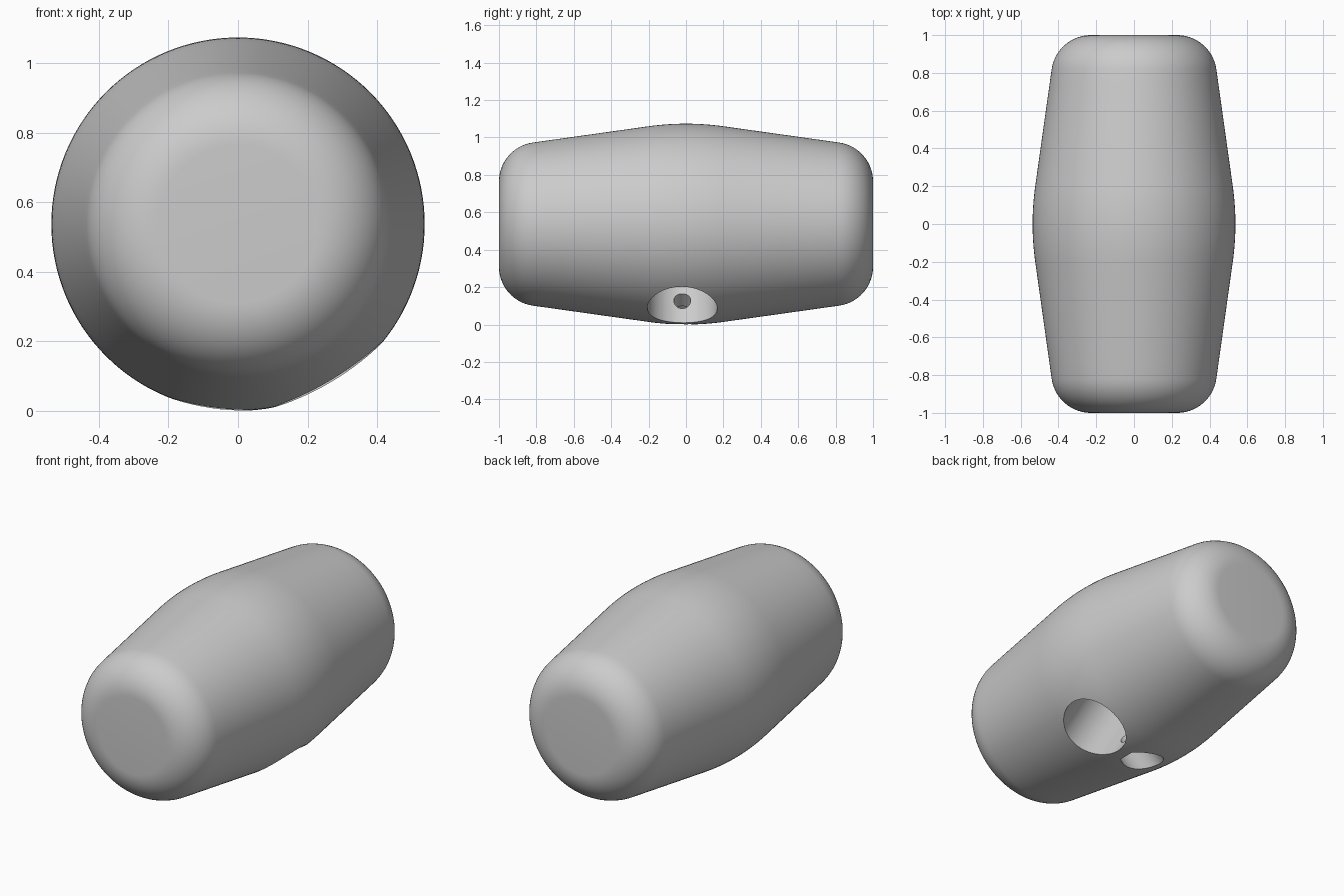
import bpy, bmesh, math
from mathutils import Vector, Matrix

cube = bpy.data.objects.get("Cube")
if cube:
    bpy.data.objects.remove(cube, do_unlink=True)

# Single grey finish
grey = bpy.data.materials.new("plain_grey")
grey.use_nodes = True
colour = (0.6, 0.6, 0.6, 1)
grey.diffuse_color = colour
grey.node_tree.nodes["Principled BSDF"].inputs["Base Color"].default_value = colour

RADIUS = 0.537      # at the belly
SLOPE = 0.14        # taper towards each end
BELLY = 0.2         # half length of the rounded belly
FILLET = 0.21       # end rounding
HOLE_Y = -0.02


def half_profile():
    """Points (y, r) from the middle to the centre of one end."""
    pts = [(BELLY * i / 8, RADIUS - SLOPE * (BELLY * i / 8) ** 2 / (2 * BELLY))
           for i in range(9)]
    tilt = math.atan(SLOPE)
    cy, cr = 1 - FILLET, 0.228
    arc = [(cy + FILLET * math.sin(a), cr + FILLET * math.cos(a))
           for a in (tilt + (math.pi / 2 - tilt) * i / 14 for i in range(15))]
    start, end = Vector(pts[-1]), Vector(arc[0])
    pts += [tuple(start.lerp(end, i / 8)) for i in range(1, 8)]
    return pts + arc + [(1, 0)]


# Barrel-shaped head, lathed around the y axis
half = half_profile()
profile = [(-y, r) for y, r in reversed(half[1:])] + half
bm = bmesh.new()
verts = [bm.verts.new((0, y, r)) for y, r in profile]
edges = [bm.edges.new(pair) for pair in zip(verts, verts[1:])]
bmesh.ops.spin(bm, geom=verts + edges, cent=(0, 0, 0), axis=(0, 1, 0),
               angle=math.tau, steps=128)
bmesh.ops.remove_doubles(bm, verts=bm.verts, dist=1e-4)
bmesh.ops.translate(bm, verts=bm.verts, vec=(0, 0, RADIUS))
bmesh.ops.recalc_face_normals(bm, faces=bm.faces)
mesh = bpy.data.meshes.new("barrel_head")
bm.to_mesh(mesh)
bm.free()
head = bpy.data.objects.new("barrel_head", mesh)
bpy.context.collection.objects.link(head)
mesh.materials.append(grey)


def drill(name, mouth, direction, radius, depth, lead=0.15):
    """Cut a round blind hole starting just outside the mouth."""
    d = Vector(direction).normalized()
    cutter_mesh = bpy.data.meshes.new(name)
    b = bmesh.new()
    place = Matrix.Translation(Vector(mouth) + d * (depth - lead) / 2) \
        @ d.to_track_quat('Z', 'Y').to_matrix().to_4x4()
    bmesh.ops.create_cone(b, cap_ends=True, segments=64, radius1=radius,
                          radius2=radius, depth=depth + lead, matrix=place)
    b.to_mesh(cutter_mesh)
    b.free()
    cutter_mesh.materials.append(grey)
    cutter = bpy.data.objects.new(name, cutter_mesh)
    bpy.context.collection.objects.link(cutter)
    cutter.hide_render = True
    mod = head.modifiers.new(name, 'BOOLEAN')
    mod.operation, mod.solver, mod.object = 'DIFFERENCE', 'EXACT', cutter
    bpy.ops.object.modifier_apply(modifier=name)
    bpy.data.objects.remove(cutter, do_unlink=True)


bpy.ops.object.select_all(action='DESELECT')
head.select_set(True)
bpy.context.view_layer.objects.active = head

# Handle socket, screw recess, and the screw hole joining them
angle = math.radians(31)
out = Vector((math.sin(angle), 0, -math.cos(angle)))
socket_mouth = Vector((0, HOLE_Y, RADIUS)) + out * RADIUS
screw_mouth = (-0.085, HOLE_Y, 0.01)
drill("handle_socket", socket_mouth, -out, 0.187, 0.55)
drill("screw_recess", screw_mouth, (1, 0, 1), 0.102, 0.08)
drill("screw_hole", screw_mouth, (1, 0, 1), 0.045, 0.25)

bpy.ops.object.shade_smooth_by_angle(angle=math.radians(30))
